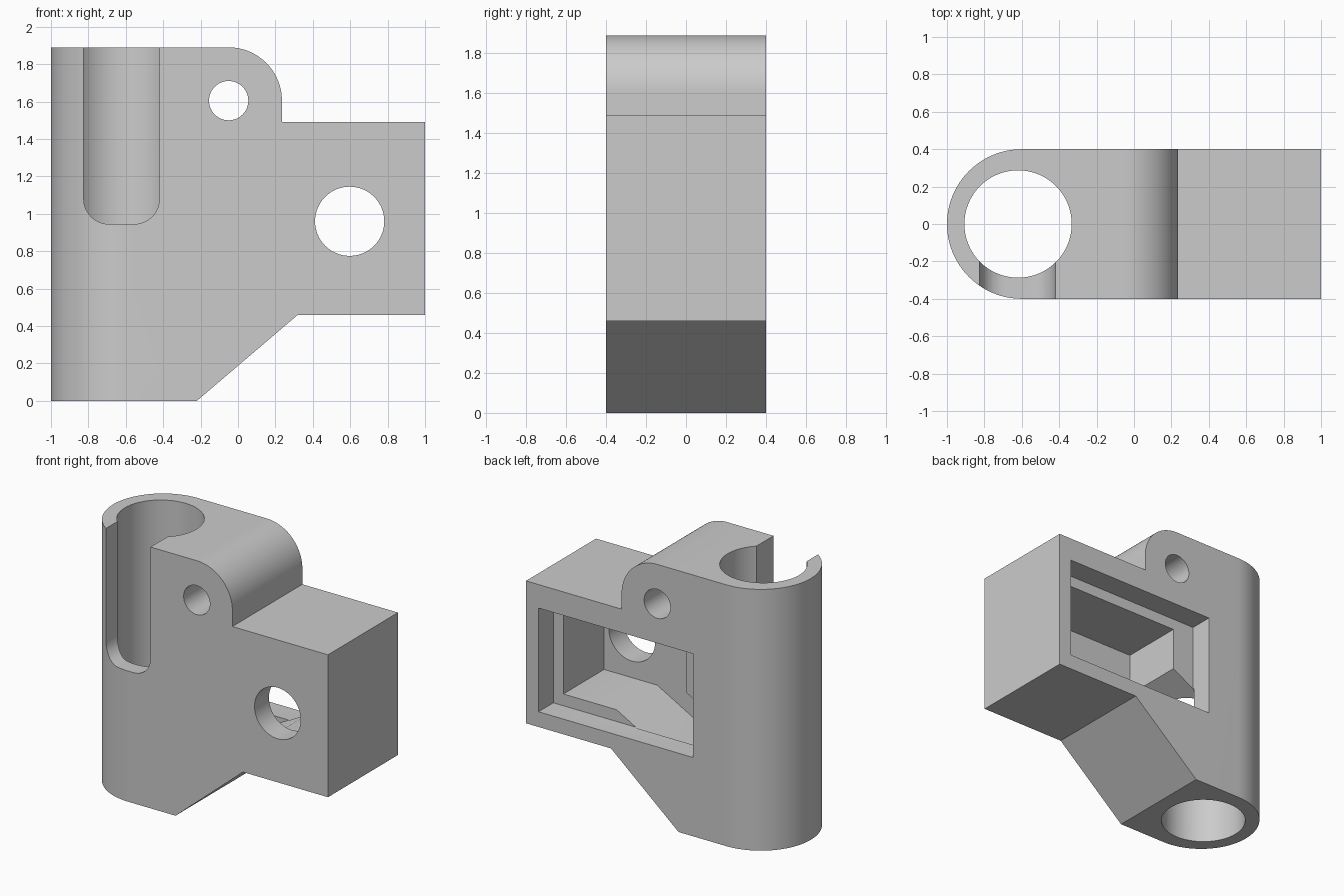
import bpy
import bmesh
import math

cube = bpy.data.objects.get("Cube")
if cube:
    bpy.data.objects.remove(cube, do_unlink=True)

grey = bpy.data.materials.new("light_grey")
grey.use_nodes = True
GREY = (0.6, 0.6, 0.6, 1)
grey.diffuse_color = GREY
grey.node_tree.nodes["Principled BSDF"].inputs["Base Color"].default_value = GREY


def arc(cx, cy, r, start, end, steps=24):
    """Points on an arc, angles in degrees."""
    angles = [math.radians(start + (end - start) * i / steps) for i in range(steps + 1)]
    return [(cx + r * math.cos(a), cy + r * math.sin(a)) for a in angles]


def circle(cx, cy, r, steps=64):
    return arc(cx, cy, r, 0, 360, steps)[:-1]


def prism(name, outline, low, high, axis):
    """Extrude an outline along y (outline in x, z) or z (outline in x, y)."""
    bm = bmesh.new()
    place = (lambda u, v: (u, low, v)) if axis == "y" else (lambda u, v: (u, v, low))
    face = bm.faces.new([bm.verts.new(place(u, v)) for u, v in outline])
    grown = bmesh.ops.extrude_face_region(bm, geom=[face])["geom"]
    shift = (0, high - low, 0) if axis == "y" else (0, 0, high - low)
    bmesh.ops.translate(bm, vec=shift, verts=[g for g in grown if isinstance(g, bmesh.types.BMVert)])
    bmesh.ops.recalc_face_normals(bm, faces=bm.faces)
    mesh = bpy.data.meshes.new(name)
    bm.to_mesh(mesh)
    bm.free()
    mesh.materials.append(grey)
    obj = bpy.data.objects.new(name, mesh)
    bpy.context.collection.objects.link(obj)
    return obj


def box(x0, x1, z0, z1):
    return [(x0, z0), (x1, z0), (x1, z1), (x0, z1)]


def apply_boolean(target, cutter, operation="DIFFERENCE"):
    mod = target.modifiers.new(cutter.name, "BOOLEAN")
    mod.operation = operation
    mod.solver = "EXACT"
    mod.object = cutter
    bpy.context.view_layer.objects.active = target
    bpy.ops.object.modifier_apply(modifier=mod.name)
    bpy.data.objects.remove(cutter, do_unlink=True)


# Bracket body: side profile with a rounded top corner
profile = [(-1.1, 0), (-0.22, 0), (0.32, 0.46), (1, 0.46), (1, 1.49), (0.235, 1.49)]
profile += arc(-0.05, 1.605, 0.285, 0, 90) + [(-1.1, 1.89)]
body = prism("bracket_body", profile, -0.4, 0.4, "y")

# Round the tube end in plan
plan = arc(-0.6, 0, 0.4, 90, 270, 48) + [(1.1, -0.4), (1.1, 0.4)]
apply_boolean(body, prism("plan_cutter", plan, -0.1, 2, "z"), "INTERSECT")

# Vertical bore
apply_boolean(body, prism("bore_cutter", circle(-0.62, 0, 0.287), -0.1, 2, "z"))

# Front slot with rounded lower corners, opening into the bore
slot = arc(-0.69, 1.08, 0.135, 180, 270, 12) + arc(-0.555, 1.08, 0.135, 270, 360, 12)
slot += [(-0.42, 2), (-0.825, 2)]
apply_boolean(body, prism("slot_cutter", slot, -0.5, 0, "y"))

# Screw hole through the lug, and round window in the front wall
apply_boolean(body, prism("screw_cutter", circle(-0.05, 1.605, 0.105), -0.5, 0.5, "y"))
apply_boolean(body, prism("window_cutter", circle(0.597, 0.96, 0.185), -0.5, 0, "y"))

# Rear recess for a cover plate
apply_boolean(body, prism("recess_cutter", box(-0.335, 0.9, 0.57, 1.32), 0.23, 0.5, "y"))

# Inner chamber with a sloping duct down into the bore
chamber = [(0.82, 0.655), (0.82, 1.24), (-0.16, 1.24), (-0.16, 0.93),
           (-0.6, 0.69), (-0.6, 0.11), (0.395, 0.655)]
apply_boolean(body, prism("chamber_cutter", chamber, -0.235, 0.24, "y"))

bpy.ops.object.select_all(action="DESELECT")
body.select_set(True)
bpy.context.view_layer.objects.active = body
bpy.ops.object.shade_smooth_by_angle(angle=math.radians(30))
